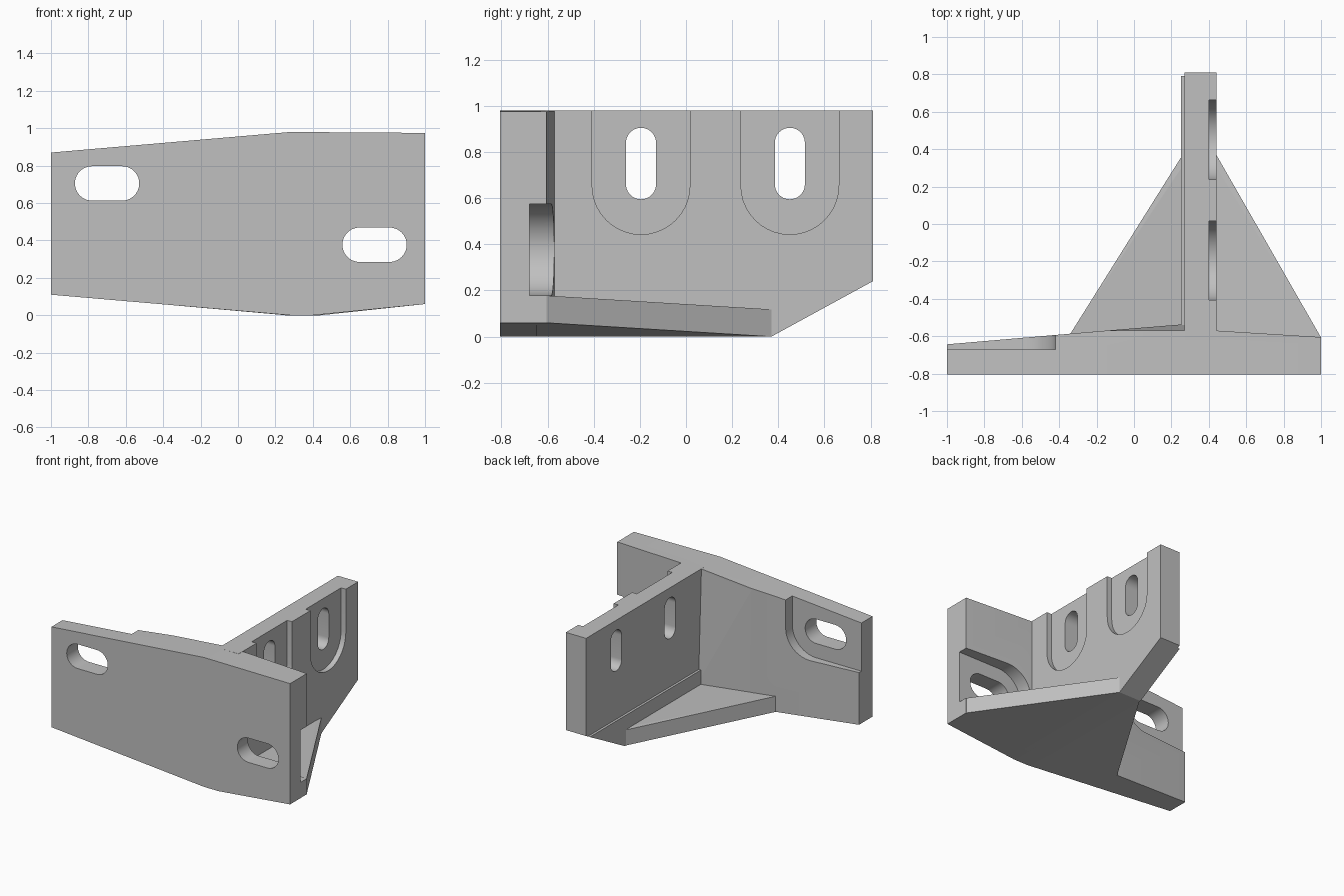
import bpy
import bmesh
from math import sin, cos, radians

cube = bpy.data.objects.get("Cube")
if cube:
    bpy.data.objects.remove(cube, do_unlink=True)

grey = bpy.data.materials.new("plain_grey")
grey.use_nodes = True
colour = (0.53, 0.53, 0.53, 1)
grey.diffuse_color = colour
grey.node_tree.nodes["Principled BSDF"].inputs["Base Color"].default_value = colour


def make_object(name, bm):
    bmesh.ops.recalc_face_normals(bm, faces=bm.faces[:])
    mesh = bpy.data.meshes.new(name)
    bm.to_mesh(mesh)
    bm.free()
    mesh.materials.append(grey)
    obj = bpy.data.objects.new(name, mesh)
    bpy.context.collection.objects.link(obj)
    return obj


def prism(name, outline, axis, low, high):
    """Extrude a 2D outline along an axis; the outline uses the other two axes in order."""
    i = "xyz".index(axis)
    bm = bmesh.new()
    rings = []
    for d in (low, high):
        ring = []
        for p in outline:
            co = list(p)
            co.insert(i, d)
            ring.append(bm.verts.new(co))
        rings.append(ring)
        bm.faces.new(ring)
    n = len(outline)
    for k in range(n):
        j = (k + 1) % n
        bm.faces.new((rings[0][k], rings[0][j], rings[1][j], rings[1][k]))
    return make_object(name, bm)


def hull(name, points):
    bm = bmesh.new()
    for p in points:
        bm.verts.new(p)
    bmesh.ops.convex_hull(bm, input=bm.verts[:])
    return make_object(name, bm)


def arc(a, b, r, start, end, steps=20):
    angles = [radians(start + (end - start) * k / steps) for k in range(steps + 1)]
    return [(a + r * cos(t), b + r * sin(t)) for t in angles]


def wide_slot(a0, a1, b, r):
    return arc(a0, b, r, 90, 270) + arc(a1, b, r, -90, 90)


def tall_slot(a, b0, b1, r):
    return arc(a, b0, r, 180, 360) + arc(a, b1, r, 0, 180)


def cut(obj, cutter, operation="DIFFERENCE"):
    cutter.hide_render = True
    mod = obj.modifiers.new("cut", "BOOLEAN")
    mod.operation = operation
    mod.solver = "EXACT"
    mod.object = cutter
    bpy.context.view_layer.objects.active = obj
    bpy.ops.object.modifier_apply(modifier=mod.name)
    bpy.data.objects.remove(cutter, do_unlink=True)


# Front plate: front outline trimmed by its tapered plan
plate = prism("front_plate", [(-1, 0.11), (0.28, 0), (0.4, 0), (1, 0.06), (1, 0.975),
                              (0.28, 0.98), (-1, 0.87)], "y", -0.805, -0.3)
cut(plate, prism("plan", [(-1.1, -0.9), (1.1, -0.9), (1.1, -0.611), (0.44, -0.57),
                          (-0.15, -0.57), (-1.1, -0.652)], "z", -0.2, 1.2), "INTERSECT")

# Recesses behind the plate slots, then the slots
corner = arc(-0.62, 0.705, 0.2, 270, 360) + [(-0.42, 1.2), (-1.2, 1.2), (-1.2, 0.505)]
cut(plate, prism("corner_recess", corner, "y", -0.672, -0.2))
cut(plate, prism("side_recess", wide_slot(0.65, 1.4, 0.377, 0.198), "y", -0.678, -0.2))
for x0, x1, z in ((-0.78, -0.62, 0.705), (0.65, 0.81, 0.377)):
    cut(plate, prism("slot", wide_slot(x0, x1, z, 0.092), "y", -1, -0.2))

# Upright web with two open-topped recesses and slots
web = prism("upright_web", [(-0.62, 0), (0.37, 0), (0.81, 0.24), (0.81, 0.98), (-0.62, 0.98)],
            "x", 0.27, 0.44)
for y in (-0.195, 0.45):
    cut(web, prism("recess", tall_slot(y, 0.655, 1.4, 0.212), "x", 0.4, 0.6))
    cut(web, prism("slot", tall_slot(y, 0.66, 0.84, 0.065), "x", 0.1, 0.6))

# Thicker foot along one side of the web
foot = prism("web_foot", [(-0.62, 0), (0.37, 0), (0.79, 0.23), (-0.62, 0.23)], "x", 0.252, 0.28)

# Triangular gussets on both sides
gussets = []
for name, wall, inner, tip, rise, back in (("right_gusset", 0.26, 0.3, -0.34, 0.053, -0.586),
                                           ("left_gusset", 0.44, 0.4, 1, 0.06, -0.607)):
    plan = [(inner, -0.65, 0), (inner, 0.37, 0), (wall, 0.37, 0), (wall, -0.65, 0),
            (tip, back, rise), (tip, -0.65, rise)]
    gussets.append(hull(name, [(x, y, z + h) for x, y, z in plan for h in (0, 0.118)]))

# Thickened corner between the plate and the web
corner_fill = hull("corner_thickening", [
    (-0.15, -0.57, 0.93), (0.28, -0.57, 0.97), (-0.34, -0.587, 0.12), (0.28, -0.535, 0.12),
    (-0.15, -0.62, 0.93), (0.28, -0.62, 0.97), (-0.34, -0.62, 0.12), (0.28, -0.62, 0.12)])

# Smooth the rounded slot walls and keep the edges sharp
bpy.ops.object.select_all(action="DESELECT")
for obj in (plate, web):
    obj.select_set(True)
bpy.context.view_layer.objects.active = plate
bpy.ops.object.shade_smooth_by_angle(angle=radians(20))
